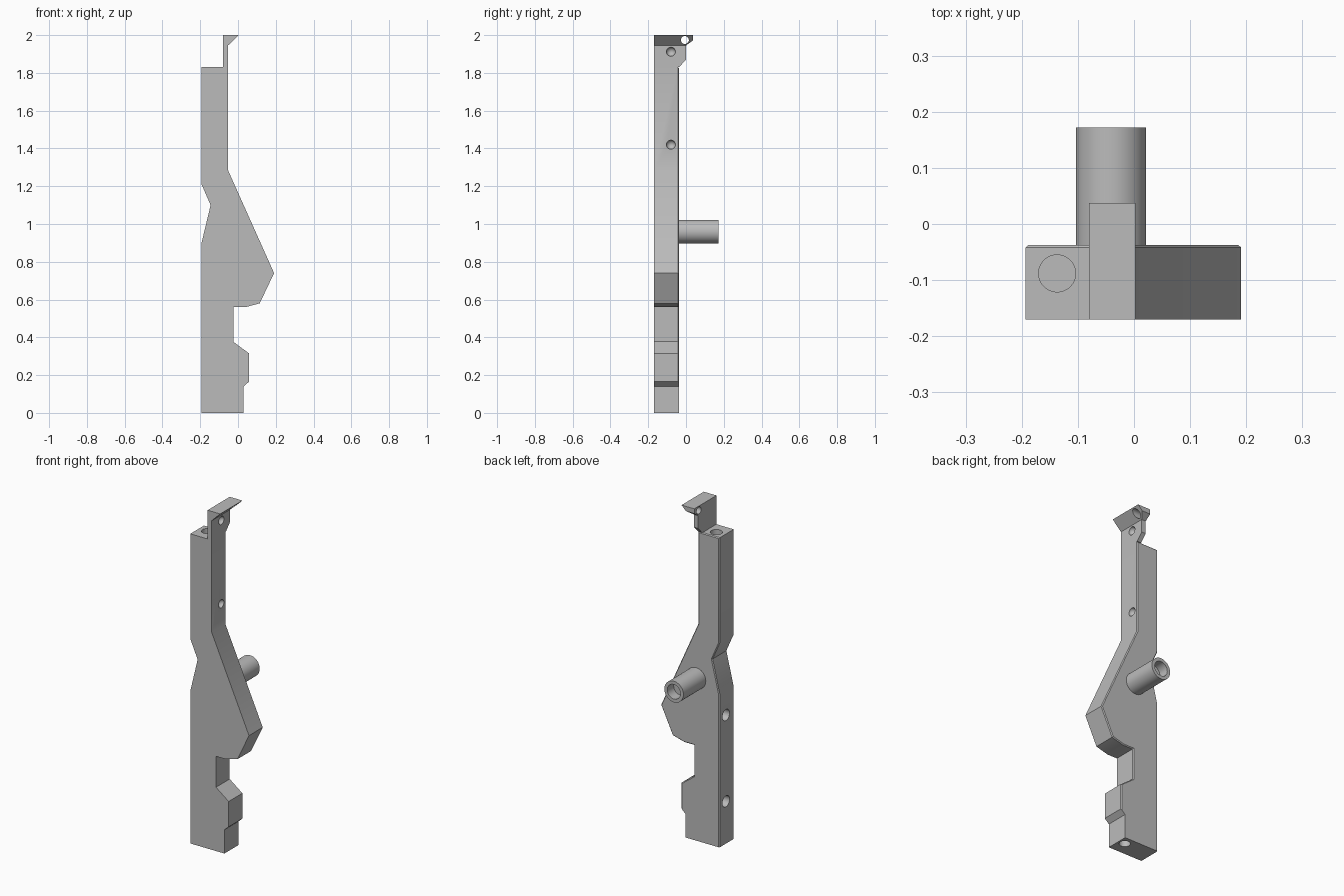
import bpy, bmesh, math
from mathutils import Vector

if "Cube" in bpy.data.objects:
    bpy.data.objects.remove(bpy.data.objects["Cube"], do_unlink=True)

grey = bpy.data.materials.new("plain grey")
grey.use_nodes = True
colour = (0.5, 0.5, 0.5, 1)
grey.diffuse_color = colour
grey.node_tree.nodes["Principled BSDF"].inputs["Base Color"].default_value = colour

FRONT, BACK = -0.17, -0.037
HOLE_Y = -0.088


def prism(name, points, axis, start, end, chamfer=0):
    """Extrude a profile along x (points are y, z) or y (points are x, z)."""
    bm = bmesh.new()
    place = (lambda a, b: (start, a, b)) if axis == 0 else (lambda a, b: (a, start, b))
    face = bm.faces.new([bm.verts.new(place(*p)) for p in points])
    out = bmesh.ops.extrude_face_region(bm, geom=[face])["geom"]
    shift = Vector((0, 0, 0))
    shift[axis] = end - start
    bmesh.ops.translate(bm, vec=shift, verts=[v for v in out if isinstance(v, bmesh.types.BMVert)])
    bmesh.ops.recalc_face_normals(bm, faces=bm.faces)
    if chamfer:
        rim = [e for e in bm.edges if all(abs(v.co[axis] - end) < 1e-5 for v in e.verts)
               and max(v.co.z for v in e.verts) > 0.2]
        bmesh.ops.bevel(bm, geom=rim, offset=chamfer, segments=1, affect='EDGES')
    mesh = bpy.data.meshes.new(name)
    bm.to_mesh(mesh)
    bm.free()
    mesh.materials.append(grey)
    obj = bpy.data.objects.new(name, mesh)
    bpy.context.collection.objects.link(obj)
    return obj


def rod(name, centre, axis, radius, length):
    rotation = {0: (0, math.pi / 2, 0), 1: (math.pi / 2, 0, 0), 2: (0, 0, 0)}[axis]
    bpy.ops.mesh.primitive_cylinder_add(vertices=48, radius=radius, depth=length,
                                        location=centre, rotation=rotation)
    obj = bpy.context.object
    obj.name = name
    obj.data.materials.append(grey)
    return obj


def dimple(centre):
    bpy.ops.mesh.primitive_uv_sphere_add(segments=32, ring_count=16, radius=0.024, location=centre)
    obj = bpy.context.object
    obj.data.materials.append(grey)
    return obj


def combine(target, tool, operation='DIFFERENCE'):
    """Apply a boolean and discard the tool."""
    mod = target.modifiers.new("shape", 'BOOLEAN')
    mod.operation, mod.solver, mod.object = operation, 'EXACT', tool
    bpy.context.view_layer.objects.active = target
    bpy.ops.object.modifier_apply(modifier=mod.name)
    bpy.data.objects.remove(tool, do_unlink=True)


# Main bar with its bulge, notches and chamfered back edge
LEFT, EDGE = -0.193, -0.053
bar = prism("main_bar", [
    (LEFT, 0), (0.03, 0), (0.03, 0.14), (0.058, 0.165), (0.058, 0.315),
    (-0.025, 0.377), (-0.025, 0.56), (0.04, 0.56), (0.115, 0.58), (0.191, 0.74),
    (EDGE, 1.285), (EDGE, 1.83), (LEFT, 1.83), (LEFT, 1.21), (-0.145, 1.1), (LEFT, 0.9),
], 1, FRONT, BACK, 0.005)

# Blind holes in the top, the bottom and the straight side
combine(bar, rod("cut", (-0.137, HOLE_Y, 1.83), 2, 0.033, 0.16))
combine(bar, rod("cut", (-0.01, HOLE_Y, 0), 2, 0.03, 0.16))
for z in (0.25, 0.76):
    combine(bar, rod("cut", (LEFT, HOLE_Y - 0.01, z), 0, 0.033, 0.16))
combine(bar, dimple((EDGE, -0.08, 1.42)))

# Thin upper plate with a slanted lip
plate = prism("top_plate", [
    (FRONT, 1.83), (BACK, 1.83), (0, 1.87), (0, 1.945), (0.037, 1.972), (0.037, 2), (FRONT, 2),
], 0, -0.08, 0.05)
lip = prism("lip_shape", [
    (-0.08, 1.8), (EDGE, 1.8), (EDGE, 1.945), (0.003, 2), (0.003, 2.1), (-0.08, 2.1),
], 1, -0.3, 0.2)
combine(plate, lip, 'INTERSECT')
combine(plate, rod("cut", (0, -0.006, 1.974), 0, 0.021, 0.4))
combine(plate, dimple((EDGE, -0.08, 1.912)))

# Hollow-ended peg on the back
TIP = 0.172
peg = rod("back_peg", (-0.041, (BACK + TIP) / 2, 0.96), 1, 0.0625, TIP - BACK)
combine(peg, rod("cut", (-0.041, TIP, 0.96), 1, 0.043, 0.12))

for obj in (bar, plate, peg):
    bpy.ops.object.select_all(action='DESELECT')
    obj.select_set(True)
    bpy.context.view_layer.objects.active = obj
    bpy.ops.object.shade_smooth_by_angle(angle=math.radians(25))
